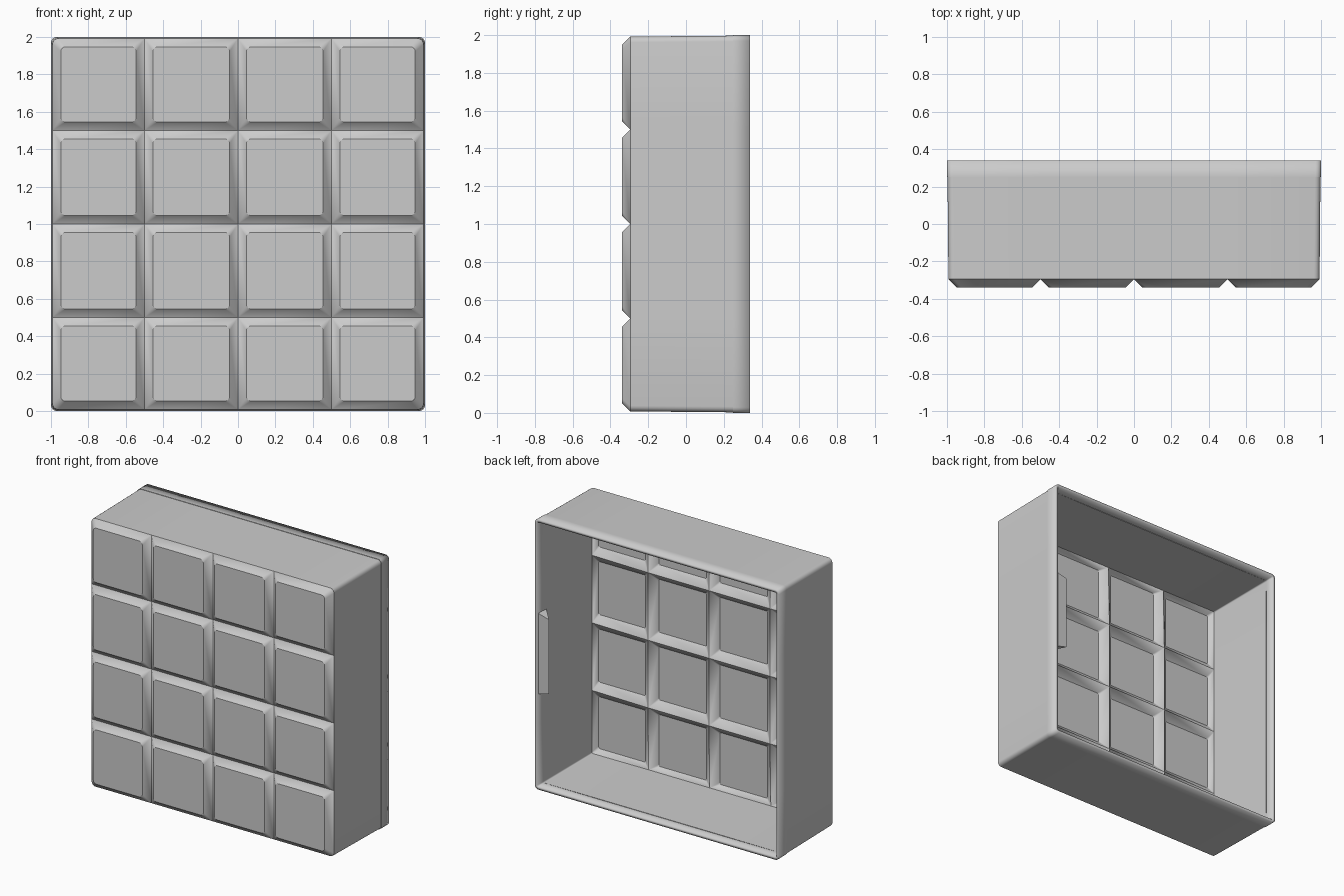
import bpy, bmesh, math

if "Cube" in bpy.data.objects:
    bpy.data.objects.remove(bpy.data.objects["Cube"], do_unlink=True)

grey = bpy.data.materials.new("plain_grey")
grey.use_nodes = True
COLOUR = (0.6, 0.6, 0.6, 1)
grey.diffuse_color = COLOUR
grey.node_tree.nodes["Principled BSDF"].inputs["Base Color"].default_value = COLOUR

FRONT, GROOVE, STEP, BACK = -0.34, -0.295, 0.25, 0.34
LINES = [-0.992, -0.5, 0, 0.5, 0.992]   # cell borders, measured from the centre
SEGMENTS = 4


def make_object(name, bm):
    mesh = bpy.data.meshes.new(name)
    bm.to_mesh(mesh)
    bm.free()
    obj = bpy.data.objects.new(name, mesh)
    bpy.context.collection.objects.link(obj)
    mesh.materials.append(grey)
    return obj


def rounded_loop(bm, x0, x1, z0, z1, y, radius):
    """Rectangle outline whose corner radii come from radius(x, z)."""
    verts = []
    for i, (x, z) in enumerate([(x1, z1), (x0, z1), (x0, z0), (x1, z0)]):
        r = radius(x, z)
        cx = x - r if x == x1 else x + r
        cz = z - r if z == z1 else z + r
        for k in range(SEGMENTS + 1):
            a = math.pi / 2 * (i + k / SEGMENTS)
            verts.append(bm.verts.new((cx + r * math.cos(a), y, cz + r * math.sin(a))))
    return verts


def outer_corner(x, z):
    return 0.03 if abs(x) > 0.9 and abs(z) > 0.9 else 0


# Front: sixteen raised tiles with sloping sides that meet in V grooves
bm = bmesh.new()
for x0, x1 in zip(LINES, LINES[1:]):
    for z0, z1 in zip(LINES, LINES[1:]):
        base = rounded_loop(bm, x0, x1, z0, z1, GROOVE, outer_corner)
        d = 0.045
        tile = rounded_loop(bm, x0 + d, x1 - d, z0 + d, z1 - d, FRONT, lambda x, z: 0.025)
        bm.faces.new(tile)
        n = len(tile)
        for i in range(n):
            j = (i + 1) % n
            bm.faces.new((base[i], base[j], tile[j], tile[i]))
bmesh.ops.remove_doubles(bm, verts=bm.verts[:], dist=0.0005)

# Side walls: slight draft, then a small step out to the rear lip
edges = [e for e in bm.edges if e.is_boundary]
half = LINES[-1]
for y, size in [(STEP, 0.997), (STEP, 1.0), (BACK, 1.0)]:
    ring = bmesh.ops.extrude_edge_only(bm, edges=edges)["geom"]
    edges = [g for g in ring if isinstance(g, bmesh.types.BMEdge)]
    for v in (g for g in ring if isinstance(g, bmesh.types.BMVert)):
        v.co.x *= size / half
        v.co.z *= size / half
        v.co.y = y
    half = size
bmesh.ops.recalc_face_normals(bm, faces=bm.faces[:])
tile_face = min(bm.faces, key=lambda f: f.calc_center_median().y)
if tile_face.normal.y > 0:
    bmesh.ops.reverse_faces(bm, faces=bm.faces[:])
shell = make_object("tiled_shell", bm)
shell.location.z = 1
wall = shell.modifiers.new("wall_thickness", "SOLIDIFY")
wall.thickness = 0.022
wall.offset = -1
wall.use_even_offset = True

# Wedge-shaped catch inside the +x wall, close to the rear opening
bm = bmesh.new()
ends = []
for s in (-1, 1):
    ends.append([bm.verts.new(p) for p in (
        (0.985, 0.33, 1 + s * 0.3), (0.89, 0.33, 1 + s * 0.275), (0.985, 0.23, 1 + s * 0.3))])
    bm.faces.new(ends[-1])
for i in range(3):
    j = (i + 1) % 3
    bm.faces.new((ends[0][i], ends[0][j], ends[1][j], ends[1][i]))
bmesh.ops.recalc_face_normals(bm, faces=bm.faces[:])
catch = make_object("inner_catch", bm)

# Smooth the rounded corners only
bpy.ops.object.select_all(action="DESELECT")
for obj in (shell, catch):
    obj.select_set(True)
bpy.context.view_layer.objects.active = shell
bpy.ops.object.shade_smooth_by_angle(angle=math.radians(30))
